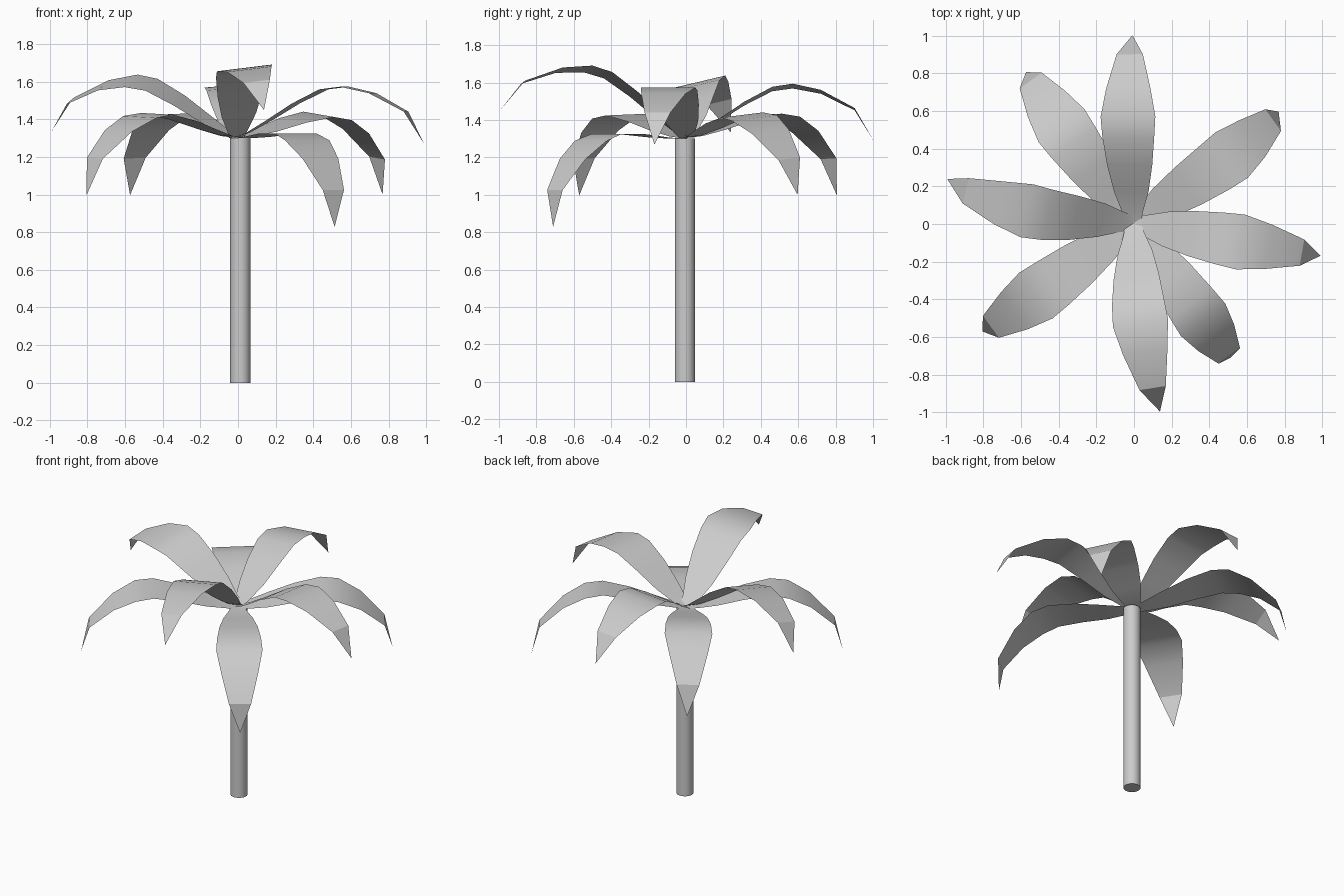
import bpy, bmesh
from math import radians
from mathutils import Matrix

if "Cube" in bpy.data.objects:
    bpy.data.objects.remove(bpy.data.objects["Cube"])

# Leaf stations along its length: distance, half width, height of the arch
STATIONS = [(0.0, 0.042, 0.005), (0.06, 0.055, 0.03), (0.17, 0.092, 0.095),
            (0.31, 0.12, 0.185), (0.46, 0.138, 0.262), (0.57, 0.146, 0.277),
            (0.72, 0.118, 0.245), (0.90, 0.07, 0.15)]
TIP = (1.0, 0.0, -0.02)

# Each leaf: heading, pitch, roll (degrees), scale
LEAVES = [(-9.8, -0.7, 0, 1.01), (37.4, -16, 6, 1.02), (90.3, 0.5, -5, 1.0),
          (125.3, -16, -2, 1.03), (166.8, 3, -13, 1.015), (-144.3, -16, -2, 1.03),
          (-82.0, 9.5, 7, 1.02), (-54.0, -27, 0, 1.0)]


def finish(bm, name):
    mesh = bpy.data.meshes.new(name)
    bm.to_mesh(mesh)
    bm.free()
    ob = bpy.data.objects.new(name, mesh)
    bpy.context.collection.objects.link(ob)
    bpy.ops.object.select_all(action='DESELECT')
    ob.select_set(True)
    bpy.context.view_layer.objects.active = ob
    bpy.ops.object.shade_smooth_by_angle(angle=radians(30))
    return ob


def leaf(i, heading, pitch, roll, scale):
    bm = bmesh.new()
    rows = [(bm.verts.new((s, -w, z)), bm.verts.new((s, w, z))) for s, w, z in STATIONS]
    for (r0, l0), (r1, l1) in zip(rows, rows[1:]):
        bm.faces.new((r0, r1, l1, l0))
    bm.faces.new((rows[-1][0], bm.verts.new(TIP), rows[-1][1]))
    m = (Matrix.Translation((-0.005, 0.003, 1.3))
         @ Matrix.Rotation(radians(heading), 4, 'Z')
         @ Matrix.Rotation(radians(-pitch), 4, 'Y')
         @ Matrix.Rotation(radians(roll), 4, 'X') @ Matrix.Scale(scale, 4))
    bm.transform(m)
    finish(bm, f"leaf_{i}")


# Trunk
bm = bmesh.new()
bmesh.ops.create_cone(bm, cap_ends=True, segments=24, radius1=0.054, radius2=0.054,
                      depth=1.3, matrix=Matrix.Translation((0.012, -0.006, 0.65)))
finish(bm, "trunk")

# Crown of leaves
for i, spec in enumerate(LEAVES, 1):
    leaf(i, *spec)
